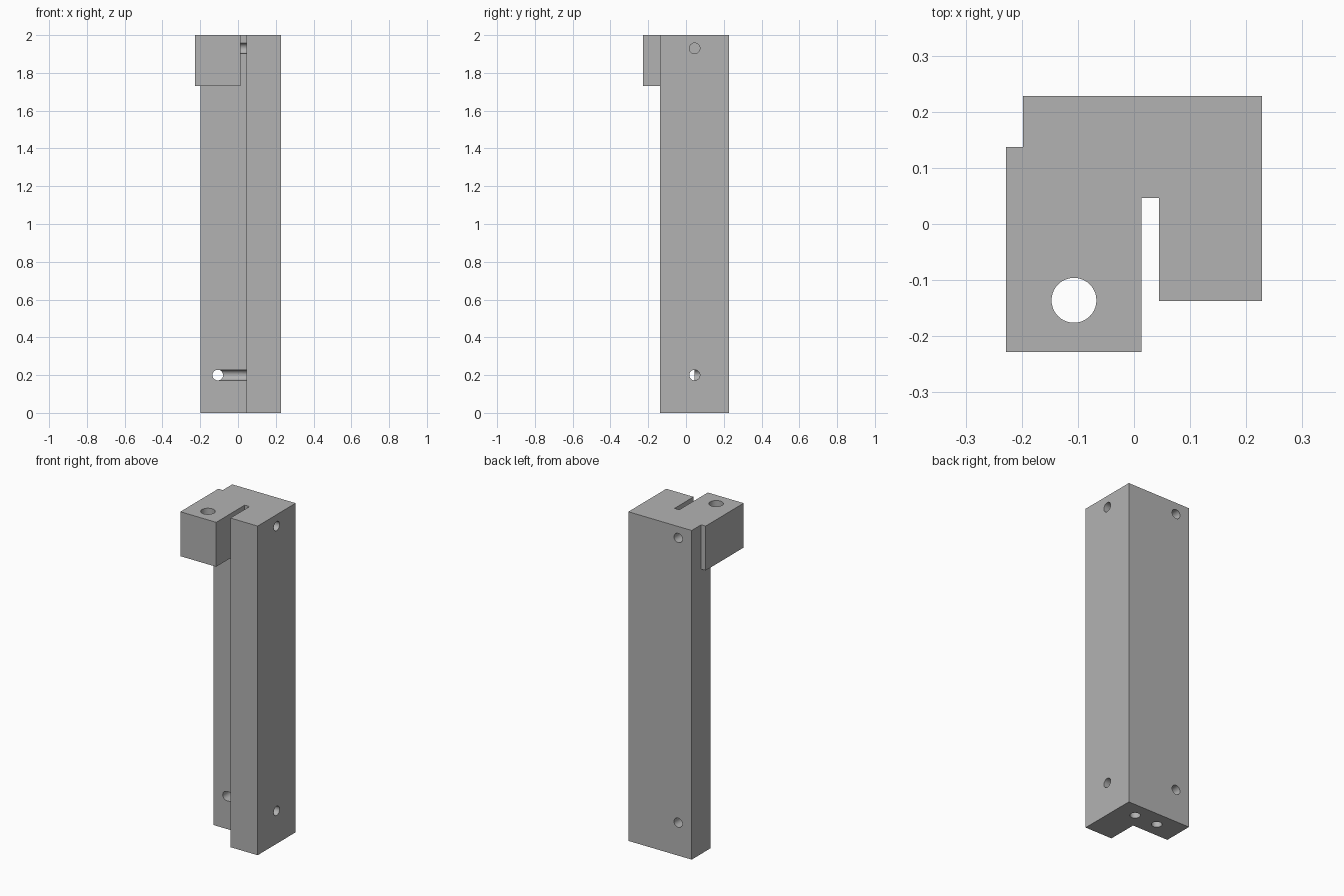
import bpy
import bmesh
import math
from mathutils import Matrix, Vector

default = bpy.data.objects.get("Cube")
if default:
    bpy.data.objects.remove(default, do_unlink=True)

grey = bpy.data.materials.new("plain_grey")
grey.use_nodes = True
grey.diffuse_color = (0.45, 0.45, 0.45, 1)
grey.node_tree.nodes["Principled BSDF"].inputs["Base Color"].default_value = (0.45, 0.45, 0.45, 1)

HOLE_R = 0.028
LOW, HIGH = 0.2, 1.93          # heights of the cross holes
INNER_X, INNER_Y = 0.045, 0.046  # inner corner of the angle section


def make_object(name, bm):
    bmesh.ops.recalc_face_normals(bm, faces=bm.faces[:])
    mesh = bpy.data.meshes.new(name)
    bm.to_mesh(mesh)
    bm.free()
    mesh.materials.append(grey)
    obj = bpy.data.objects.new(name, mesh)
    bpy.context.collection.objects.link(obj)
    return obj


def prism(name, outline, z0, z1):
    bm = bmesh.new()
    face = bm.faces.new([bm.verts.new((x, y, z0)) for x, y in outline])
    grown = bmesh.ops.extrude_face_region(bm, geom=[face])["geom"]
    verts = [v for v in grown if isinstance(v, bmesh.types.BMVert)]
    bmesh.ops.translate(bm, verts=verts, vec=(0, 0, z1 - z0))
    return make_object(name, bm)


def drill(name, start, end, radius):
    start, end = Vector(start), Vector(end)
    axis = end - start
    place = Matrix.Translation((start + end) / 2) @ axis.to_track_quat("Z", "Y").to_matrix().to_4x4()
    bm = bmesh.new()
    bmesh.ops.create_cone(bm, cap_ends=True, segments=40, radius1=radius,
                          radius2=radius, depth=axis.length, matrix=place)
    obj = make_object(name, bm)
    obj.hide_render = True
    return obj


def combine(target, tool, operation):
    mod = target.modifiers.new(operation.lower(), "BOOLEAN")
    mod.operation = operation
    mod.solver = "EXACT"
    mod.object = tool
    bpy.context.view_layer.objects.active = target
    bpy.ops.object.modifier_apply(modifier=mod.name)
    bpy.data.objects.remove(tool, do_unlink=True)


# Tall column with an angle-shaped section
column = prism("column", [(-0.198, 0.228), (-0.198, INNER_Y), (INNER_X, INNER_Y),
                          (INNER_X, -0.137), (0.228, -0.137), (0.228, 0.228)], 0, 2)

# Cross holes: one pair from the side, one pair from the back
for z in (LOW, HIGH):
    combine(column, drill("side_drill", (0.3, 0.0455, z), (-0.107, 0.0455, z), HOLE_R), "DIFFERENCE")
    combine(column, drill("back_drill", (-0.107, 0.3, z), (-0.107, -0.05, z), HOLE_R), "DIFFERENCE")

# Blind holes in the base
for x in (0.107, -0.046):
    combine(column, drill("base_drill", (x, 0.137, -0.1), (x, 0.137, 0.3), 0.029), "DIFFERENCE")

# Head block with an upright through hole, joined to the column
block = prism("head_block", [(-0.228, -0.228), (0.013, -0.228),
                             (0.013, 0.137), (-0.228, 0.137)], 1.73, 2)
combine(block, drill("head_drill", (-0.107, -0.136, 1.6), (-0.107, -0.136, 2.1), 0.04), "DIFFERENCE")
combine(column, block, "UNION")

# Smooth hole walls, crisp edges elsewhere
bpy.ops.object.select_all(action="DESELECT")
column.select_set(True)
bpy.context.view_layer.objects.active = column
bpy.ops.object.shade_smooth_by_angle(angle=math.radians(30))
